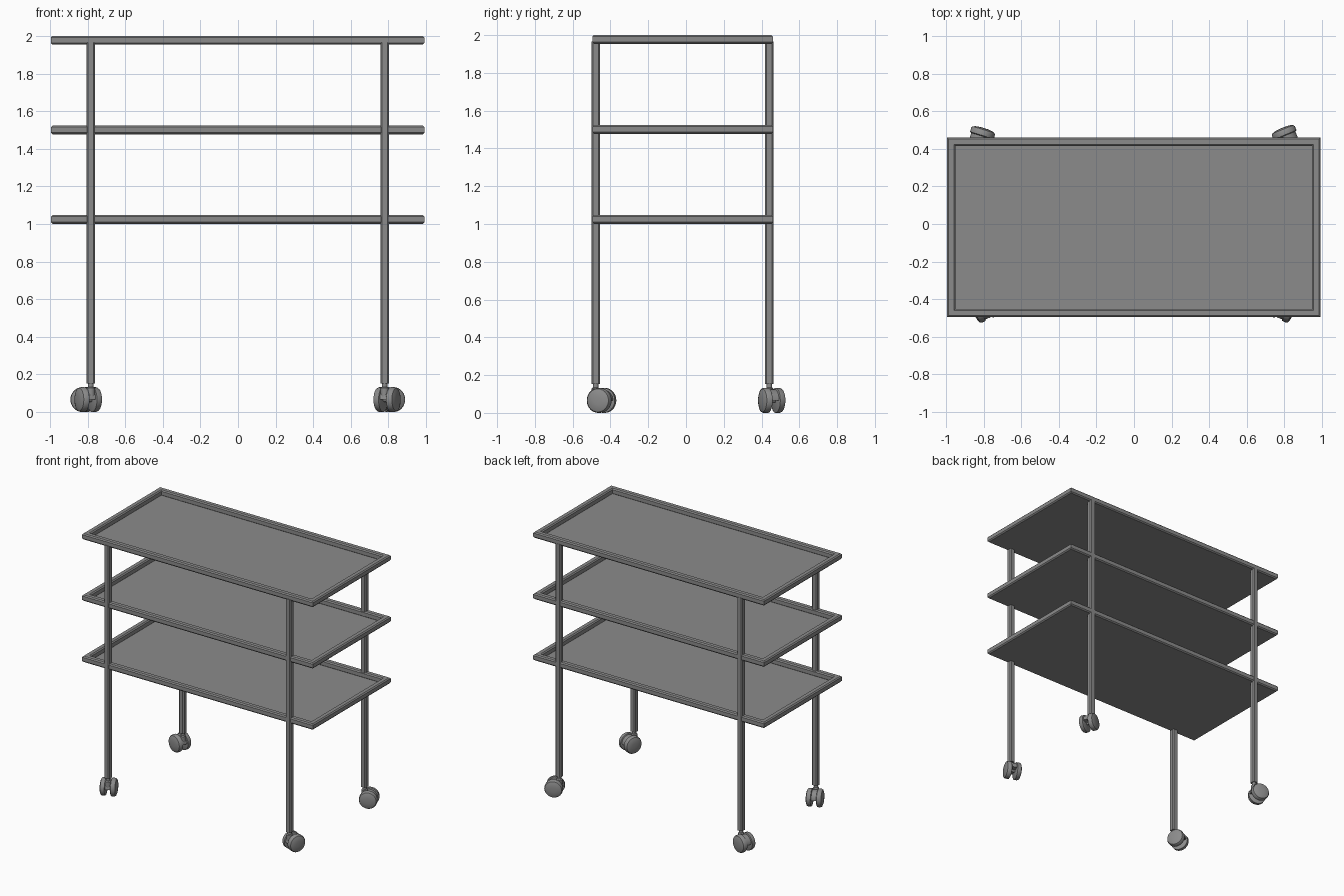
import bpy, bmesh, math
from mathutils import Matrix, Vector

if "Cube" in bpy.data.objects:
    bpy.data.objects.remove(bpy.data.objects["Cube"], do_unlink=True)

grey = bpy.data.materials.new("metal_grey")
grey.use_nodes = True
COLOUR = (0.26, 0.26, 0.26, 1)
grey.diffuse_color = COLOUR
grey.node_tree.nodes["Principled BSDF"].inputs["Base Color"].default_value = COLOUR

TUBE = 0.045      # square tube width
CHAMFER = 0.008
X0, X1, Y0, Y1 = -0.995, 0.992, -0.496, 0.461


def finish(name, bm, smooth=False):
    bmesh.ops.recalc_face_normals(bm, faces=bm.faces[:])
    mesh = bpy.data.meshes.new(name)
    bm.to_mesh(mesh)
    bm.free()
    obj = bpy.data.objects.new(name, mesh)
    bpy.context.collection.objects.link(obj)
    mesh.materials.append(grey)
    if smooth:
        bpy.ops.object.select_all(action="DESELECT")
        obj.select_set(True)
        bpy.context.view_layer.objects.active = obj
        bpy.ops.object.shade_smooth_by_angle(angle=math.radians(35))
    return obj


def bridge(bm, rings, closed):
    """Join rings of vertices with quads."""
    count = len(rings)
    for i in range(count if closed else count - 1):
        a, b = rings[i], rings[(i + 1) % count]
        for j in range(len(a)):
            k = (j + 1) % len(a)
            bm.faces.new((a[j], a[k], b[k], b[j]))


def tube_profile():
    """Square with chamfered corners, centred on the origin."""
    h, c = TUBE / 2, TUBE / 2 - CHAMFER
    return [(h, -c), (h, c), (c, h), (-c, h), (-h, c), (-h, -c), (-c, -h), (c, -h)]


def box(name, lo, hi):
    bm = bmesh.new()
    size = Vector(hi) - Vector(lo)
    mid = (Vector(hi) + Vector(lo)) / 2
    bmesh.ops.create_cube(bm, size=1, matrix=Matrix.Translation(mid) @ Matrix.Diagonal((*size, 1)))
    return finish(name, bm)


def tray(name, z):
    # Mitred rim of square tube
    bm = bmesh.new()
    rings = []
    for x, y, sx, sy in ((X0, Y0, 1, 1), (X1, Y0, -1, 1), (X1, Y1, -1, -1), (X0, Y1, 1, -1)):
        rings.append([bm.verts.new((x + sx * (TUBE / 2 + u), y + sy * (TUBE / 2 + u), z + TUBE / 2 + v))
                      for u, v in tube_profile()])
    bridge(bm, rings, True)
    finish(name + "_rim", bm)
    # Thin floor panel under the rim
    box(name + "_panel", (X0 + CHAMFER, Y0 + CHAMFER, z - 0.001), (X1 - CHAMFER, Y1 - CHAMFER, z + 0.005))


def leg(name, x, y):
    bm = bmesh.new()
    rings = [[bm.verts.new((x + u, y + v, z)) for u, v in tube_profile()] for z in (0.152, 1.965)]
    bridge(bm, rings, False)
    for ring in rings:
        bm.faces.new(ring)
    finish(name, bm)


def lathe(name, profile, matrix, sides=28):
    """Revolve (radius, height) points about local z, then place by matrix."""
    bm = bmesh.new()
    rings = []
    for r, h in profile:
        rings.append([bm.verts.new(matrix @ Vector((r * math.cos(t), r * math.sin(t), h)))
                      for t in (2 * math.pi * i / sides for i in range(sides))])
    bridge(bm, rings, False)
    bm.faces.new(rings[0])
    bm.faces.new(rings[-1])
    return finish(name, bm, True)


WHEEL_R = 0.066
WHEEL = [(0.058, 0.018), (WHEEL_R, 0.022), (WHEEL_R, 0.044), (0.061, 0.053), (0.045, 0.059), (0.02, 0.062)]
STEM = [(0.022, 0.075), (0.022, 0.128), (0.015, 0.134), (0.015, 0.156)]


def caster(name, x, y, axle, trail):
    axle = Vector((*axle, 0)).normalized()
    trail = Vector((*trail, 0)).normalized()
    centre = Vector((x, y, WHEEL_R)) + trail * 0.034
    up = Vector((0, 0, 1))
    lathe(name + "_stem", STEM, Matrix.Translation((x, y, 0)), 16)
    # Twin domed wheels
    for side, tag in ((1, "outer"), (-1, "inner")):
        rot = Matrix((trail, up, axle * side)).transposed().to_4x4()
        lathe(f"{name}_{tag}_wheel", WHEEL, Matrix.Translation(centre) @ rot)
    # Axle
    lathe(name + "_axle", [(0.012, -0.025), (0.012, 0.025)], Matrix.Translation(centre) @ rot, 12)
    # Half-round hood between the wheels
    bm = bmesh.new()
    rings = []
    for w in (-0.024, 0.024):
        rings.append([bm.verts.new(centre + axle * w + trail * (0.058 * math.cos(t)) + up * (0.058 * math.sin(t)))
                      for t in (math.pi * i / 14 for i in range(15))])
    bridge(bm, rings, False)
    for ring in rings:
        bm.faces.new(ring)
    finish(name + "_hood", bm, True)


# Three trays
for tray_name, height in (("lower_tray", 1.002), ("middle_tray", 1.478), ("top_tray", 1.955)):
    tray(tray_name, height)

# Four legs, each on a swivelled caster: position, axle direction, trailing direction
CORNERS = {
    "front_right": (-0.783, -0.478, (-0.91, -0.41), (-0.41, 0.91)),
    "front_left": (0.780, -0.478, (0.92, -0.38), (0.38, 0.92)),
    "back_right": (-0.783, 0.441, (0.29, 0.955), (-0.955, 0.29)),
    "back_left": (0.780, 0.441, (-0.38, 0.925), (0.925, 0.38)),
}
for corner, (px, py, axle_dir, trail_dir) in CORNERS.items():
    leg(corner + "_leg", px, py)
    caster(corner + "_caster", px, py, axle_dir, trail_dir)
